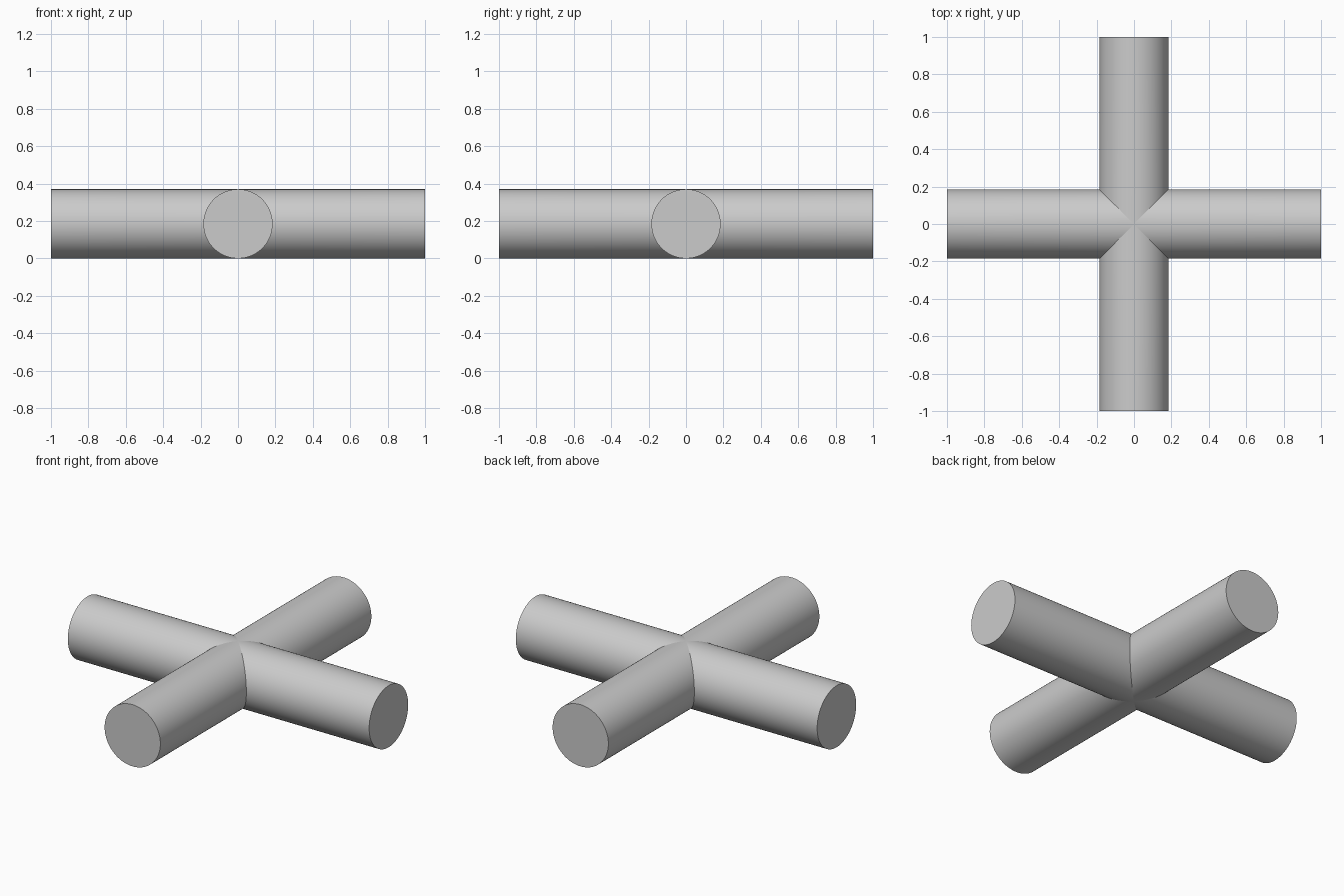
import bpy
import bmesh
from math import cos, sin, pi
from mathutils import Matrix, Vector

RADIUS = 0.185
HALF_LENGTH = 1.0
SIDES = 96

cube = bpy.data.objects.get("Cube")
if cube:
    bpy.data.objects.remove(cube, do_unlink=True)

# Single grey material
grey = bpy.data.materials.new("light_grey")
grey.use_nodes = True
colour = (0.6, 0.6, 0.6, 1.0)
grey.diffuse_color = colour
grey.node_tree.nodes["Principled BSDF"].inputs["Base Color"].default_value = colour


def add_arm(bm, turn):
    """Round arm along +x, mitred at the centre and capped outside, then turned about z."""
    rot = Matrix.Rotation(turn, 3, "Z")
    inner, outer = [], []
    for i in range(SIDES):
        a = 2 * pi * i / SIDES
        y, z = RADIUS * cos(a), RADIUS * sin(a)
        inner.append(bm.verts.new(rot @ Vector((abs(y), y, z))))
        outer.append(bm.verts.new(rot @ Vector((HALF_LENGTH, y, z))))
    for i in range(SIDES):
        j = (i + 1) % SIDES
        side = bm.faces.new((inner[i], outer[i], outer[j], inner[j]))
        side.smooth = True
    bm.faces.new(outer)


# Four arms welded along their mitres into one pipe cross
bm = bmesh.new()
for k in range(4):
    add_arm(bm, k * pi / 2)
bmesh.ops.remove_doubles(bm, verts=bm.verts[:], dist=0.0001)
bmesh.ops.recalc_face_normals(bm, faces=bm.faces[:])

# Crisp edges at the end caps and along the mitres
for e in bm.edges:
    on_cap = any(len(f.verts) > 4 for f in e.link_faces)
    on_mitre = all(abs(abs(v.co.x) - abs(v.co.y)) < 0.0001 for v in e.verts)
    e.smooth = not (on_cap or on_mitre)

bmesh.ops.translate(bm, verts=bm.verts[:], vec=(0, 0, RADIUS))
mesh = bpy.data.meshes.new("pipe_cross")
bm.to_mesh(mesh)
bm.free()
mesh.materials.append(grey)
pipe_cross = bpy.data.objects.new("pipe_cross", mesh)
bpy.context.collection.objects.link(pipe_cross)
